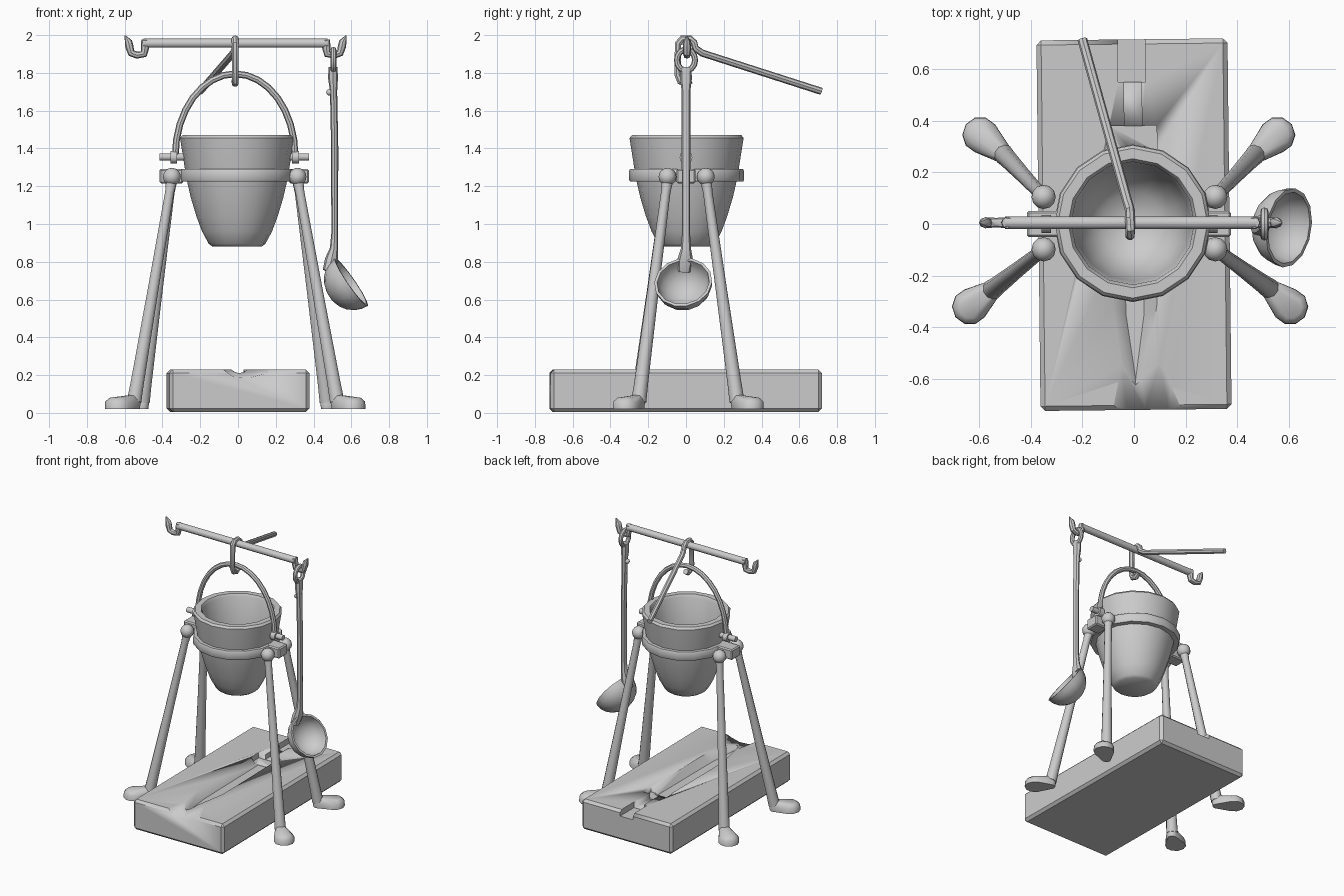
import bpy, bmesh, math
from mathutils import Vector, Matrix

if "Cube" in bpy.data.objects:
    bpy.data.objects.remove(bpy.data.objects["Cube"])

grey = bpy.data.materials.new("iron_grey")
grey.diffuse_color = (0.6, 0.6, 0.6, 1)
grey.use_nodes = True
grey.node_tree.nodes["Principled BSDF"].inputs["Base Color"].default_value = grey.diffuse_color


def finish(name, bm, angle=40):
    bmesh.ops.remove_doubles(bm, verts=bm.verts, dist=0.0005)
    bmesh.ops.recalc_face_normals(bm, faces=bm.faces)
    me = bpy.data.meshes.new(name)
    bm.to_mesh(me)
    bm.free()
    me.materials.append(grey)
    me.polygons.foreach_set("use_smooth", [True] * len(me.polygons))
    me.set_sharp_from_angle(angle=math.radians(angle))
    ob = bpy.data.objects.new(name, me)
    bpy.context.collection.objects.link(ob)
    return ob


def loft(name, rings, closed=False, caps=True, angle=40):
    """Skin a list of equal-length vertex rings."""
    bm = bmesh.new()
    vs = [[bm.verts.new(p) for p in r] for r in rings]
    n = len(vs[0])
    for i in range(len(vs) if closed else len(vs) - 1):
        a, b = vs[i], vs[(i + 1) % len(vs)]
        for j in range(n):
            k = (j + 1) % n
            bm.faces.new((a[j], a[k], b[k], b[j]))
    if caps and not closed:
        bm.faces.new(vs[0])
        bm.faces.new(vs[-1])
    return finish(name, bm, angle)


def tube(name, path, radii, sides=10, closed=False, flat=1.0):
    """Sweep a round section along a path; radii is a number or a list."""
    pts = [Vector(p) for p in path]
    n = len(pts)
    if not isinstance(radii, (list, tuple)):
        radii = [radii] * n
    rings, u = [], None
    for i, p in enumerate(pts):
        if closed:
            t = pts[(i + 1) % n] - pts[i - 1]
        else:
            t = (pts[min(i + 1, n - 1)] - p).normalized() + (p - pts[max(i - 1, 0)]).normalized()
        t.normalize()
        if u is None:
            u = t.orthogonal() if abs(t.y) > 0.9 else Vector((0, 1, 0))
        u = (u - t * u.dot(t)).normalized()
        w = t.cross(u)
        rings.append([p + radii[i] * (u * flat * math.cos(a) + w * math.sin(a))
                      for a in (2 * math.pi * j / sides for j in range(sides))])
    return loft(name, rings, closed)


def lathe(name, profile, sides, matrix, closed=False, angle=40):
    rings = [[matrix @ Vector((r * math.cos(a), r * math.sin(a), z))
              for a in (2 * math.pi * j / sides for j in range(sides))] for r, z in profile]
    return loft(name, rings, closed, caps=False, angle=angle)


def hull(name, pts, angle=40):
    bm = bmesh.new()
    for p in pts:
        bm.verts.new(p)
    res = bmesh.ops.convex_hull(bm, input=bm.verts)
    junk = [g for g in res["geom_interior"] if isinstance(g, bmesh.types.BMVert)]
    bmesh.ops.delete(bm, geom=junk, context='VERTS')
    return finish(name, bm, angle)


def box(name, x0, x1, y0, y1, z0, z1, bevel=0.0):
    bm = bmesh.new()
    bmesh.ops.create_cube(bm, size=1)
    for v in bm.verts:
        v.co = ((x0, x1)[v.co.x > 0], (y0, y1)[v.co.y > 0], (z0, z1)[v.co.z > 0])
    if bevel:
        bmesh.ops.bevel(bm, geom=bm.edges[:], offset=bevel, segments=1, affect='EDGES')
    return finish(name, bm, 30)


def circle(x, y, z, r, n=10):
    return [(x + r * math.cos(2 * math.pi * i / n), y + r * math.sin(2 * math.pi * i / n), z)
            for i in range(n)]


def ball(name, c, r):
    bm = bmesh.new()
    bmesh.ops.create_uvsphere(bm, u_segments=12, v_segments=8, radius=r,
                              matrix=Matrix.Translation(c))
    return finish(name, bm, 60)


# Casting block with a sword-shaped groove and a chipped front edge
block = box("mould_block", -0.37, 0.37, -0.72, 0.715, 0.005, 0.23, 0.018)
blade = [(x, y, 0.25) for x, y in ((-.1, .3), (.1, .3), (-.105, -.3), (.105, -.3),
                                   (-.05, -.6), (.05, -.6), (0, -.67))]
blade += [(-.04, .3, .18), (.04, .3, .18), (-.035, -.35, .18), (.035, -.35, .18), (0, -.6, .19)]
chip = [(-.11, -.75, .24), (.21, -.75, .24), (-.03, -.75, .185), (.05, -.75, .18),
        (.13, -.75, .2), (-.06, -.5, .24), (.1, -.5, .24)]
cutters = [hull("blade_cutter", blade), hull("chip_cutter", chip),
           box("guard_cutter", -.09, .092, .282, .38, .19, .3),
           box("grip_cutter", -.033, .035, .25, .6, .193, .31),
           box("pommel_cutter", -.055, .05, .55, .8, .187, .32)]
for c in cutters:
    m = block.modifiers.new("groove", 'BOOLEAN')
    m.object, m.operation, m.solver = c, 'DIFFERENCE', 'EXACT'
bpy.context.view_layer.update()
carved = bpy.data.meshes.new_from_object(block.evaluated_get(bpy.context.evaluated_depsgraph_get()))
block.modifiers.clear()
block.data = carved
block.rotation_euler.z = 0.011
for c in cutters:
    bpy.data.objects.remove(c)

# Pot with thick rim and hollow bowl
PC = Matrix.Translation((-0.005, 0.003, 0))
lathe("pot", [(0, .88), (.13, .88), (.15, .895), (.185, .96), (.215, 1.04), (.245, 1.14),
              (.268, 1.24), (.302, 1.455), (.29, 1.47), (.25, 1.47), (.238, 1.45), (.225, 1.25),
              (.19, 1.1), (.12, 1.01), (0, .98)], 16, PC)
# Support band around the pot
lathe("support_band", [(.265, 1.225), (.3, 1.225), (.305, 1.235), (.305, 1.28),
                       (.3, 1.29), (.265, 1.29)], 16, PC, closed=True)

# Brackets, pins and bail eyelets on each side
for side, xi, xo, xe in (("left", -.29, -.415, -.34), ("right", .27, .375, .305)):
    box(side + "_bracket", min(xi, xo), max(xi, xo), -.05, .05, 1.215, 1.292, .008)
    tube(side + "_pin", [(xi * .95, 0, 1.355), (xo, 0, 1.355)], .02)
    s = math.copysign(.018, xe)
    tube(side + "_bail_eye", [(xe - s, 0, 1.353), (xe + s, 0, 1.353)], .034)

# Bail handle
arc = [math.pi * i / 16 for i in range(17)]
tube("bail_handle", [(-.015 + .317 * math.cos(a), 0, 1.36 + .435 * math.sin(a)) for a in arc], .018, 8)

# Legs: ball joint, tapered leg and rounded foot
legs = {"front_right": (.315, -.098, .525, -.25, .605, -.32),
        "back_right": (.315, .105, .47, .27, .555, .345),
        "front_left": (-.35, -.098, -.55, -.255, -.635, -.32),
        "back_left": (-.35, .105, -.505, .27, -.595, .345)}
for k, (tx, ty, bx, by, fx, fy) in legs.items():
    ball(k + "_joint", (tx, ty, 1.25), .047)
    top, bot = Vector((tx, ty, 1.24)), Vector((bx, by, .06))
    tube(k + "_leg", [top.lerp(bot, f) for f in (0, .06, .5, .92, 1)],
         [.032, .025, .03, .037, .04])
    hull(k + "_foot", circle(fx, fy, .02, .07) + circle(fx, fy, .06, .068) + circle(fx, fy, .08, .045)
         + circle(bx, by, .02, .03) + circle(bx, by, .065, .036) + circle(bx, by, .095, .02), 50)

# Cross bar with an upturned hook at each end
tube("cross_bar", [(-.5, .005, 1.957), (.475, .005, 1.957)], .025, 10)
for side, s, ox in (("left", -1, .49), ("right", 1, .465)):
    prof = [(0, 1.975), (.003, 1.93), (.008, 1.9), (.045, 1.894), (.075, 1.905), (.085, 1.94),
            (.09, 1.965), (.108, 1.998)]
    tube(side + "_hook", [(s * (ox + d), .005, z) for d, z in prof],
         [.022, .022, .02, .019, .02, .022, .02, .003], 8)

# Pole with a hooked end looped over the bar, holding the bail
hx = -.015
tube("hooked_pole", [(-.2, .715, 1.703), (-.025, .085, 1.905), (hx, .05, 1.93), (hx, .042, 1.96),
                     (hx, .02, 1.98), (hx, -.02, 1.98), (hx, -.042, 1.955), (hx, -.044, 1.79),
                     (hx, -.03, 1.755), (hx, 0, 1.745), (hx, .025, 1.762)], .019, 8)

# Ladle: eyelet, handle, small nub and bowl
ring = [2 * math.pi * i / 14 for i in range(14)]
tube("ladle_eyelet", [(.505, .048 * math.cos(a), 1.868 + .056 * math.sin(a)) for a in ring],
     .016, 8, closed=True)
tube("ladle_handle", [(.503, 0, 1.83), (.503, 0, 1.77), (.506, 0, 1.7), (.512, 0, 1.4), (.512, 0, .95),
                      (.508, 0, .87), (.495, -.004, .81), (.478, -.01, .75)],
     [.024, .026, .019, .019, .018, .022, .035, .03], 8, flat=1.2)
ball("ladle_nub", (.484, 0, 1.697), .017)
normal = Vector((.82, -.13, .565)).normalized()
bowl = Matrix.Translation((.6, -.015, .692)) @ normal.to_track_quat('Z', 'Y').to_matrix().to_4x4()
q = [math.pi / 2 * i / 6 for i in range(7)]
lathe("ladle_bowl", [(.155 * math.sin(a), -.14 * math.cos(a)) for a in q]
      + [(.14 * math.sin(a), -.125 * math.cos(a)) for a in reversed(q)], 14, bowl)
